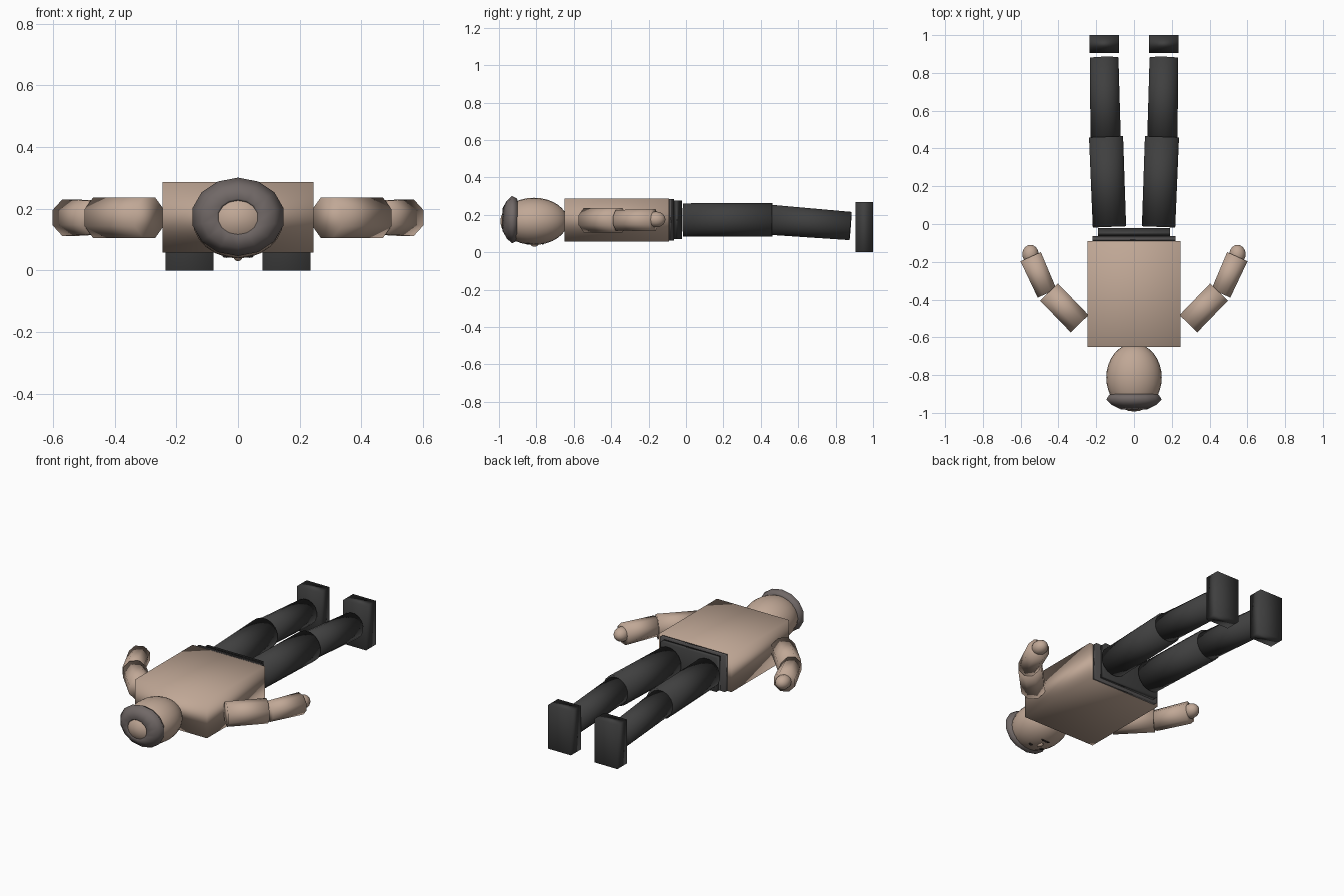
import bpy, math
from mathutils import Vector

if "Cube" in bpy.data.objects:
    bpy.data.objects.remove(bpy.data.objects["Cube"])


def material(name, r, g, b):
    m = bpy.data.materials.new(name)
    m.diffuse_color = (r, g, b, 1)
    m.use_nodes = True
    m.node_tree.nodes["Principled BSDF"].inputs["Base Color"].default_value = m.diffuse_color
    return m


SKIN = material("warm skin", 0.53, 0.39, 0.305)
HAIR = material("grey hair", 0.165, 0.14, 0.135)
TROUSER = material("charcoal cloth", 0.05, 0.05, 0.05)
BELT = material("grey belt", 0.09, 0.085, 0.085)
FACE = material("dark features", 0.025, 0.02, 0.018)


def finish(name, mat):
    ob = bpy.context.object
    ob.name = name
    ob.data.materials.clear()
    ob.data.materials.append(mat)
    bpy.ops.object.shade_smooth()
    return ob


def box(name, lo, hi, mat):
    lo, hi = Vector(lo), Vector(hi)
    bpy.ops.mesh.primitive_cube_add(size=1, location=(lo + hi) / 2)
    bpy.context.object.scale = hi - lo
    return finish(name, mat)


def ball(name, loc, radii, mat, segments=24, rings=16):
    bpy.ops.mesh.primitive_uv_sphere_add(segments=segments, ring_count=rings,
                                         radius=1, location=loc,
                                         rotation=(math.pi / 2, 0, 0))
    # the pole axis lies along y, so local y and z swap
    bpy.context.object.scale = (radii[0], radii[2], radii[1])
    return finish(name, mat)


def limb(name, a, b, r1, r2, sides, mat):
    a, b = Vector(a), Vector(b)
    d = b - a
    bpy.ops.mesh.primitive_cone_add(vertices=sides, radius1=r1, radius2=r2,
                                    depth=d.length, location=(a + b) / 2)
    ob = bpy.context.object
    # half-step turn puts a flat side on top
    turn = math.pi / sides
    for v in ob.data.vertices:
        x, y = v.co.x, v.co.y
        v.co.x = x * math.cos(turn) - y * math.sin(turn)
        v.co.y = x * math.sin(turn) + y * math.cos(turn)
    ob.rotation_euler = d.to_track_quat('Z', 'Y').to_euler()
    return finish(name, mat)


# Body
box("torso", (-0.245, -0.65, 0.058), (0.245, -0.09, 0.286), SKIN)
box("belt", (-0.22, -0.1, 0.062), (0.22, -0.063, 0.283), BELT)
box("hips", (-0.19, -0.075, 0.07), (0.19, -0.022, 0.275), TROUSER)

# Head
ball("head", (0, -0.813, 0.165), (0.147, 0.18, 0.126), SKIN)

# Hair: a ring turned around the head axis, open at the crown
sides = 14
profile = [(-0.895, 0.105), (-0.905, 0.135), (-0.93, 0.151),
           (-0.958, 0.12), (-0.982, 0.07), (-0.965, 0.06)]
verts, faces = [], []
for y, r in profile:
    for i in range(sides):
        t = 2 * math.pi * i / sides
        verts.append((r * math.sin(t), y, 0.174 + 0.84 * r * math.cos(t)))
n = len(profile)
for k in range(n):
    for i in range(sides):
        j, m = (i + 1) % sides, (k + 1) % n
        faces.append((k * sides + i, k * sides + j, m * sides + j, m * sides + i))
mesh = bpy.data.meshes.new("hair")
mesh.from_pydata(verts, [], faces)
hair = bpy.data.objects.new("hair", mesh)
bpy.context.collection.objects.link(hair)
bpy.context.view_layer.objects.active = hair
bpy.ops.object.select_all(action='DESELECT')
hair.select_set(True)
bpy.ops.object.mode_set(mode='EDIT')
bpy.ops.mesh.select_all(action='SELECT')
bpy.ops.mesh.normals_make_consistent(inside=False)
bpy.ops.object.mode_set(mode='OBJECT')
finish("hair", HAIR)

# Face, on the underside
ball("nose", (0, -0.81, 0.042), (0.014, 0.022, 0.012), SKIN, 10, 8)
ball("mouth", (0, -0.765, 0.046), (0.03, 0.006, 0.006), FACE, 10, 6)

for s, side in ((1, "right"), (-1, "left")):
    ball(side + "_eye", (s * 0.038, -0.845, 0.047), (0.013, 0.009, 0.006), FACE, 10, 6)
    # Arms
    limb(side + "_upper_arm", (s * 0.288, -0.528, 0.171), (s * 0.45, -0.36, 0.171),
         0.071, 0.071, 8, SKIN)
    limb(side + "_forearm", (s * 0.46, -0.367, 0.171), (s * 0.547, -0.173, 0.171),
         0.059, 0.064, 8, SKIN)
    ball(side + "_hand", (s * 0.548, -0.16, 0.175), (0.043, 0.05, 0.042), SKIN, 12, 10)
    # Legs
    limb(side + "_thigh", (s * 0.13, -0.015, 0.173), (s * 0.148, 0.462, 0.173),
         0.09, 0.092, 16, TROUSER)
    limb(side + "_shin", (s * 0.15, 0.44, 0.174), (s * 0.158, 0.88, 0.14),
         0.082, 0.077, 16, TROUSER)
    # Feet
    x = sorted((s * 0.08, s * 0.235))
    box(side + "_foot", (x[0], 0.905, 0), (x[1], 1.0, 0.268), TROUSER)
